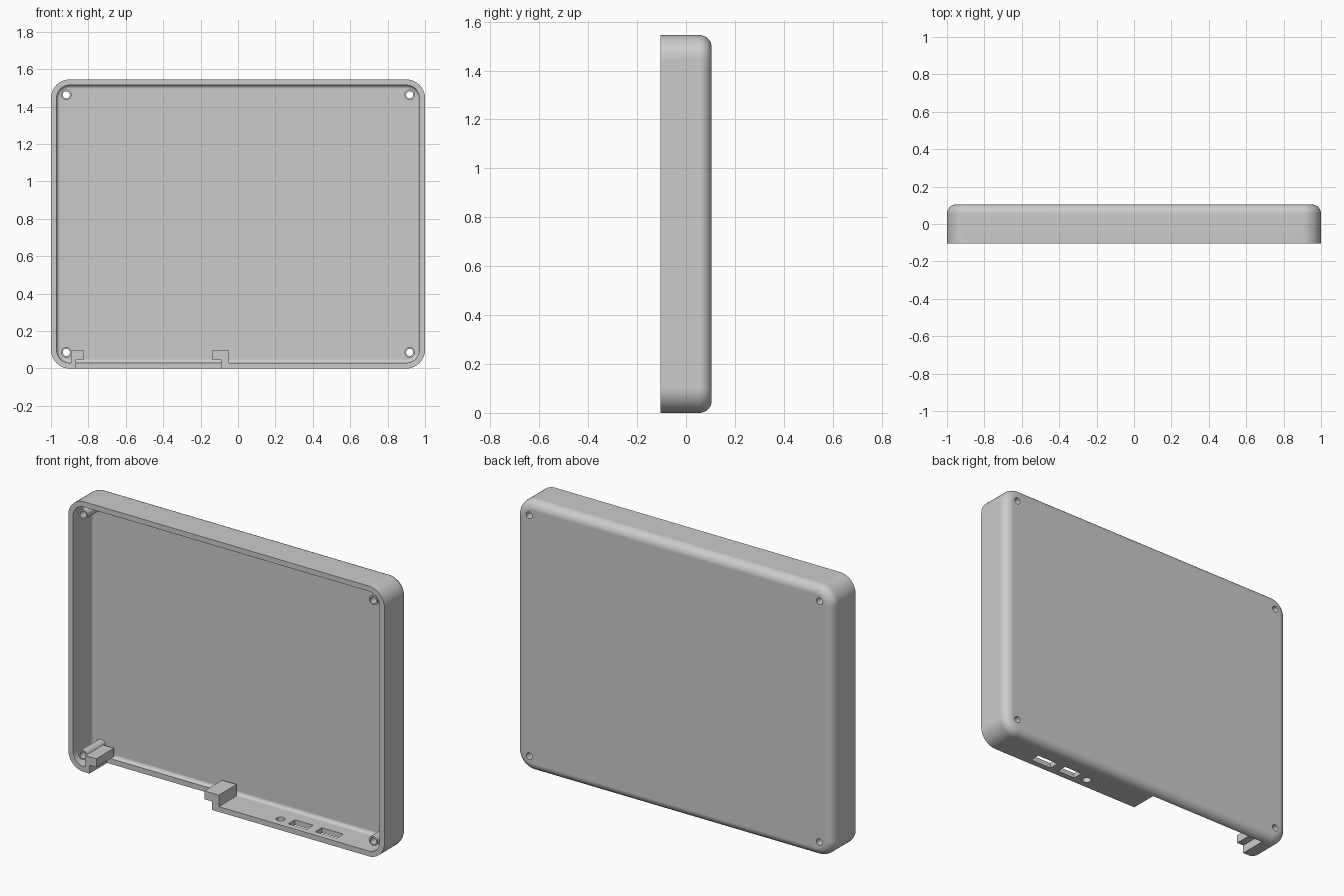
import bpy
import bmesh
from math import sin, cos, pi, radians

if "Cube" in bpy.data.objects:
    bpy.data.objects.remove(bpy.data.objects["Cube"], do_unlink=True)

WIDTH, HEIGHT, FRONT, BACK = 2.0, 1.545, -0.105, 0.105
WALL, CORNER, FILLET = 0.03, 0.1, 0.05

grey = bpy.data.materials.new("light grey plastic")
grey.use_nodes = True
colour = (0.6, 0.6, 0.6, 1)
grey.diffuse_color = colour
grey.node_tree.nodes["Principled BSDF"].inputs["Base Color"].default_value = colour


def finish(bm, name):
    bmesh.ops.recalc_face_normals(bm, faces=bm.faces)
    mesh = bpy.data.meshes.new(name)
    bm.to_mesh(mesh)
    bm.free()
    mesh.materials.append(grey)
    obj = bpy.data.objects.new(name, mesh)
    bpy.context.collection.objects.link(obj)
    return obj


def prism(name, outline, y0, y1):
    """Extrude an x-z outline along y."""
    bm = bmesh.new()
    face = bm.faces.new([bm.verts.new((x, y0, z)) for x, z in outline])
    moved = bmesh.ops.extrude_face_region(bm, geom=[face])["geom"]
    bmesh.ops.translate(bm, vec=(0, y1 - y0, 0),
                        verts=[v for v in moved if isinstance(v, bmesh.types.BMVert)])
    return finish(bm, name)


def box(name, x0, x1, y0, y1, z0, z1):
    return prism(name, [(x0, z0), (x1, z0), (x1, z1), (x0, z1)], y0, y1)


def circle(x, z, r, n=32):
    return [(x + r * cos(2 * pi * i / n), z + r * sin(2 * pi * i / n)) for i in range(n)]


def rounded_ring(bm, inset, y, segments=10):
    """Rounded rectangle loop, shrunk evenly by inset."""
    r = CORNER - inset
    cx, low, high = WIDTH / 2 - CORNER, CORNER, HEIGHT - CORNER
    centres = [(cx, high), (-cx, high), (-cx, low), (cx, low)]
    ring = []
    for quarter, (x, z) in enumerate(centres):
        for i in range(segments + 1):
            a = (quarter + i / segments) * pi / 2
            ring.append(bm.verts.new((x + r * cos(a), y, z + r * sin(a))))
    return ring


def fillet_profile(inset, back, radius, steps=8):
    """Wall-to-back profile as (inset, y) pairs."""
    points = [(inset, FRONT)]
    for i in range(steps + 1):
        a = i / steps * pi / 2
        points.append((inset + radius * (1 - cos(a)), back - radius * (1 - sin(a))))
    return points


# Hollow tray: outer skin, front rim and inner skin
bm = bmesh.new()
profile = fillet_profile(0, BACK, FILLET)[::-1]
profile += fillet_profile(WALL, BACK - WALL, FILLET - WALL)
rings = [rounded_ring(bm, *p) for p in profile]
for a, b in zip(rings, rings[1:]):
    for i in range(len(a)):
        j = (i + 1) % len(a)
        bm.faces.new((a[i], a[j], b[j], b[i]))
bm.faces.new(rings[0])
bm.faces.new(rings[-1])
case = finish(bm, "back_case")


def combine(tool, operation):
    bpy.context.view_layer.objects.active = case
    mod = case.modifiers.new(operation.lower(), 'BOOLEAN')
    mod.object, mod.operation, mod.solver = tool, operation, 'EXACT'
    bpy.ops.object.modifier_apply(modifier=mod.name)
    bpy.data.objects.remove(tool, do_unlink=True)


# Wide opening in the bottom wall
combine(box("bottom_opening", -0.866, -0.09, -0.2, 0.055, -0.1, 0.06), 'DIFFERENCE')

# Hooked clips at both ends of the opening
for stem_edge, opening_edge, tip in ((-0.893, -0.866, -0.823), (-0.048, -0.09, -0.139)):
    hook = [(stem_edge, 0.012), (opening_edge, 0.012), (opening_edge, 0.048),
            (tip, 0.048), (tip, 0.096), (stem_edge, 0.096)]
    combine(prism("clip", hook, FRONT, 0.055), 'UNION')

# Screw bosses with through holes in the corners
corners = [(x, z) for x in (-0.918, 0.918) for z in (0.086, HEIGHT - 0.082)]
for x, z in corners:
    combine(prism("screw_boss", circle(x, z, 0.028), -0.09, 0.09), 'UNION')
for x, z in corners:
    combine(prism("screw_hole", circle(x, z, 0.019), -0.2, 0.2), 'DIFFERENCE')

# Ports through the bottom wall
for x, half in ((0.425, 0.058), (0.605, 0.068)):
    combine(box("port", x - half, x + half, -0.07, -0.01, -0.05, 0.05), 'DIFFERENCE')
bm = bmesh.new()
bmesh.ops.create_cone(bm, cap_ends=True, segments=32, radius1=0.024, radius2=0.024, depth=0.1)
bmesh.ops.translate(bm, vec=(0.3, -0.045, 0), verts=bm.verts)
combine(finish(bm, "round_port"), 'DIFFERENCE')

# Smooth rounded edges, crisp corners, flat large faces
bpy.ops.object.select_all(action='DESELECT')
case.select_set(True)
bpy.context.view_layer.objects.active = case
bpy.ops.object.shade_smooth_by_angle(angle=radians(30))
weighted = case.modifiers.new("flat_faces", 'WEIGHTED_NORMAL')
weighted.keep_sharp = True
